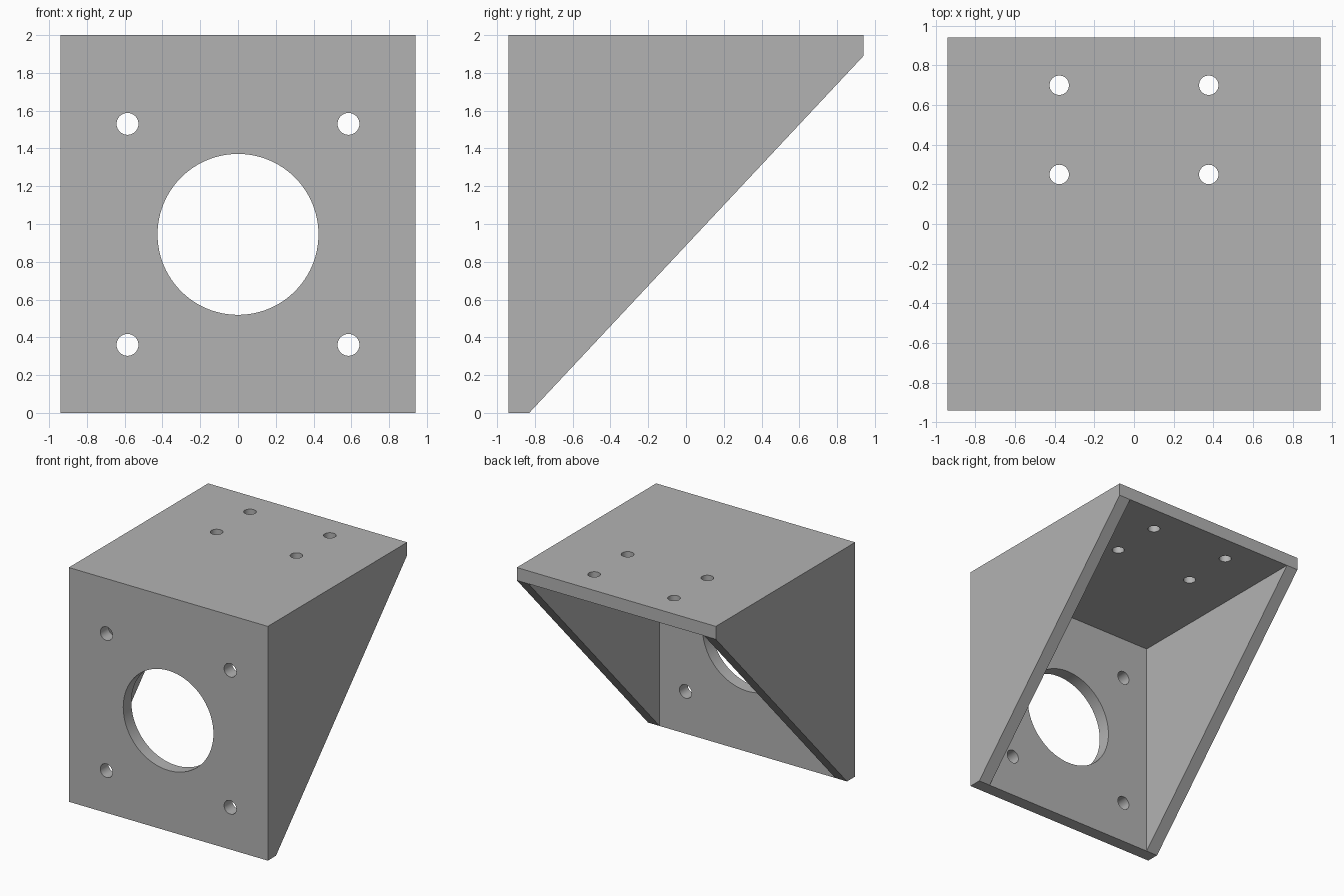
import bpy, bmesh, math
from mathutils import Matrix

if "Cube" in bpy.data.objects:
    bpy.data.objects.remove(bpy.data.objects["Cube"])

W, H, T = 0.94, 2.0, 0.11      # half width, height, wall thickness

grey = bpy.data.materials.new("grey")
grey.diffuse_color = (0.45, 0.45, 0.45, 1)
grey.use_nodes = True
grey.node_tree.nodes["Principled BSDF"].inputs["Base Color"].default_value = grey.diffuse_color


def prism(name, profile, half):
    """Extrude a (y, z) profile along x from -half to half."""
    bm = bmesh.new()
    face = bm.faces.new([bm.verts.new((-half, y, z)) for y, z in profile])
    ext = bmesh.ops.extrude_face_region(bm, geom=[face])
    moved = [g for g in ext["geom"] if isinstance(g, bmesh.types.BMVert)]
    bmesh.ops.translate(bm, verts=moved, vec=(2 * half, 0, 0))
    bmesh.ops.recalc_face_normals(bm, faces=bm.faces[:])
    mesh = bpy.data.meshes.new(name)
    bm.to_mesh(mesh)
    bm.free()
    mesh.materials.append(grey)
    obj = bpy.data.objects.new(name, mesh)
    bpy.context.collection.objects.link(obj)
    return obj


def drill(bm, radius, location, rotation, segments):
    """Add a cylinder long enough to pass through one plate."""
    bmesh.ops.create_cone(bm, cap_ends=True, segments=segments, radius1=radius,
                          radius2=radius, depth=0.4,
                          matrix=Matrix.Translation(location) @ rotation)


def cut(target, cutter):
    """Subtract the cutter from the target, then remove the cutter."""
    mod = target.modifiers.new("cut", "BOOLEAN")
    mod.operation, mod.solver, mod.object = "DIFFERENCE", "EXACT", cutter
    bpy.context.view_layer.objects.active = target
    bpy.ops.object.modifier_apply(modifier=mod.name)
    bpy.data.objects.remove(cutter)


# Gusseted body with a sloping open back
bracket = prism("motor_bracket", [(-W, 0), (T - W, 0), (W, H - T), (W, H), (-W, H)], W)

# Cavity leaving the front plate, top plate and two side gussets
cavity = prism("cavity_cutter", [(T - W, -1), (2, -1), (2, H - T), (T - W, H - T)], W - T)
cavity.hide_render = True
cut(bracket, cavity)

# Round bore and bolt holes
bm = bmesh.new()
to_front = Matrix.Rotation(math.pi / 2, 4, "X")
drill(bm, 0.426, (0, -W, 0.945), to_front, 96)
for side in (-1, 1):
    for z in (0.36, 1.53):                       # front plate holes
        drill(bm, 0.058, (side * 0.585, -W, z), to_front, 40)
    for y in (0.25, 0.70):                       # top plate holes
        drill(bm, 0.049, (side * 0.377, y, H), Matrix.Identity(4), 40)
mesh = bpy.data.meshes.new("hole_cutter")
bm.to_mesh(mesh)
bm.free()
mesh.materials.append(grey)
holes = bpy.data.objects.new("hole_cutter", mesh)
holes.hide_render = True
bpy.context.collection.objects.link(holes)
cut(bracket, holes)

# Smooth bores, sharp plate edges
bpy.ops.object.select_all(action="DESELECT")
bracket.select_set(True)
bpy.context.view_layer.objects.active = bracket
bpy.ops.object.shade_smooth_by_angle(angle=math.radians(30))
